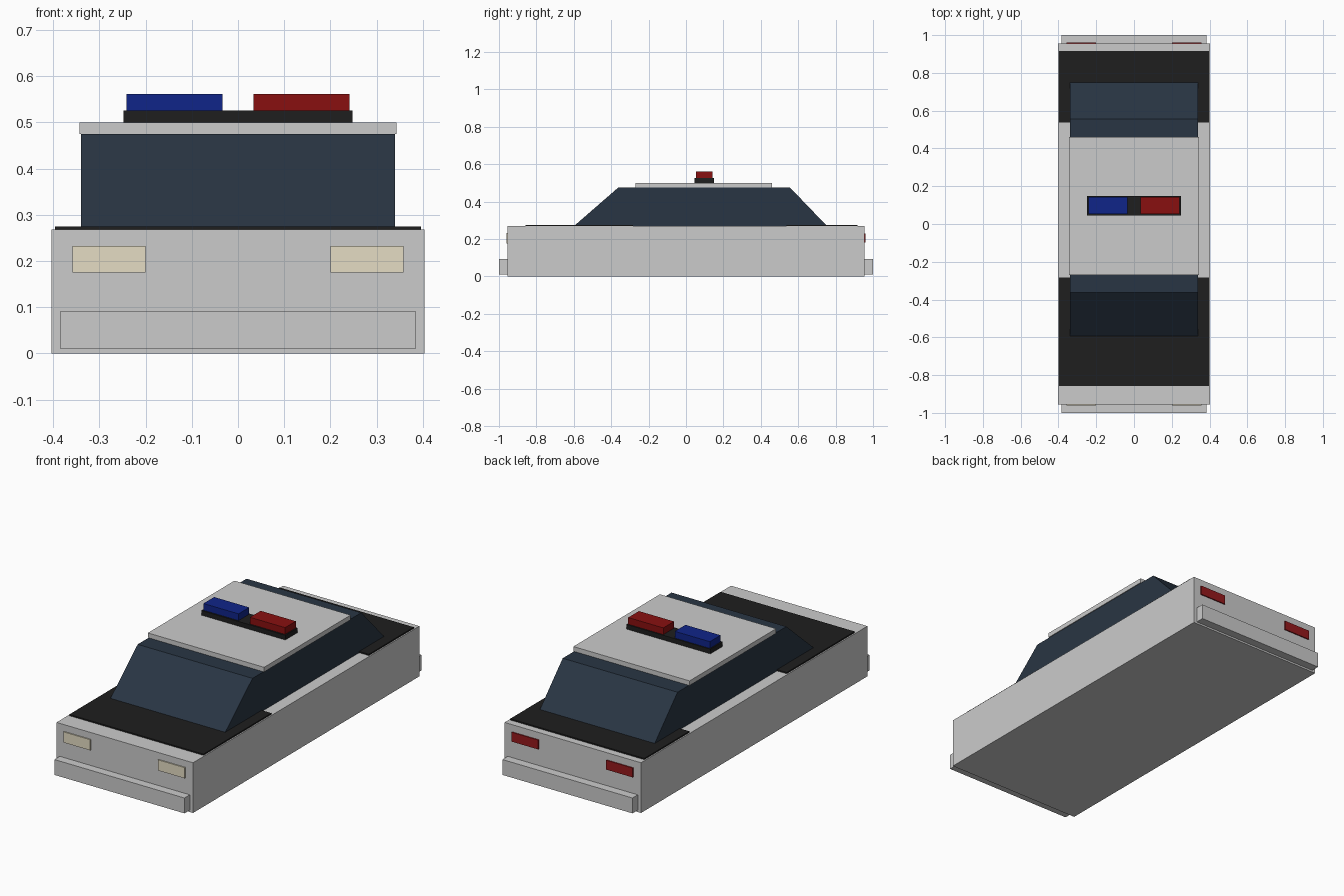
import bpy
import bmesh

if "Cube" in bpy.data.objects:
    bpy.data.objects.remove(bpy.data.objects["Cube"])


def material(name, rgb):
    m = bpy.data.materials.new(name)
    m.diffuse_color = (*rgb, 1)
    m.use_nodes = True
    m.node_tree.nodes["Principled BSDF"].inputs["Base Color"].default_value = m.diffuse_color
    return m


black = material("black_paint", (0.013, 0.013, 0.013))
glass = material("dark_glass", (0.022, 0.036, 0.057))
chrome = material("bumper_metal", (0.55, 0.55, 0.58))
cream = material("headlight_cream", (0.78, 0.72, 0.55))
tail_red = material("taillight_red", (0.3, 0.01, 0.012))
red = material("beacon_red", (0.25, 0.005, 0.005))
blue = material("beacon_blue", (0.005, 0.018, 0.25))


def block(name, x, y, z, mat=None, top_y=None):
    """Box from (min, max) ranges; top_y gives a different y range at the top."""
    bm = bmesh.new()
    bmesh.ops.create_cube(bm, size=1)
    for v in bm.verts:
        top = v.co.z > 0
        yr = top_y if top and top_y else y
        v.co = (x[v.co.x > 0], yr[v.co.y > 0], z[top])
    me = bpy.data.meshes.new(name)
    bm.to_mesh(me)
    bm.free()
    ob = bpy.data.objects.new(name, me)
    bpy.context.collection.objects.link(ob)
    if mat:
        me.materials.append(mat)
    return ob


# Lower body with dark hood and trunk panels
block("car_body", (-0.403, 0.403), (-0.955, 0.955), (0, 0.268))
block("hood_panel", (-0.396, 0.396), (-0.857, -0.284), (0.26, 0.275), black)
block("trunk_panel", (-0.396, 0.396), (0.538, 0.917), (0.26, 0.275), black)

# Sloped glass cabin and roof plate
block("cabin_glass", (-0.339, 0.339), (-0.60, 0.755), (0.268, 0.475), glass,
      top_y=(-0.362, 0.556))
block("roof", (-0.343, 0.343), (-0.27, 0.46), (0.475, 0.50))

# Bumpers and lamps at both ends
for end, s, mat, lamp in (("front", -1, cream, "headlight"),
                          ("rear", 1, tail_red, "taillight")):
    block(end + "_bumper", (-0.384, 0.384), sorted((s * 0.95, s * 1.0)),
          (0.01, 0.092), chrome)
    zr = (0.175, 0.232) if s < 0 else (0.18, 0.23)
    for side, k in (("left", -1), ("right", 1)):
        block(f"{lamp}_{side}", sorted((k * 0.20, k * 0.358)),
              sorted((s * 0.945, s * 0.961)), zr, mat)

# Roof light bar
block("light_bar_base", (-0.248, 0.248), (0.045, 0.149), (0.50, 0.525), black)
block("blue_beacon", (-0.241, -0.034), (0.053, 0.143), (0.525, 0.561), blue)
block("red_beacon", (0.034, 0.241), (0.053, 0.143), (0.525, 0.561), red)
